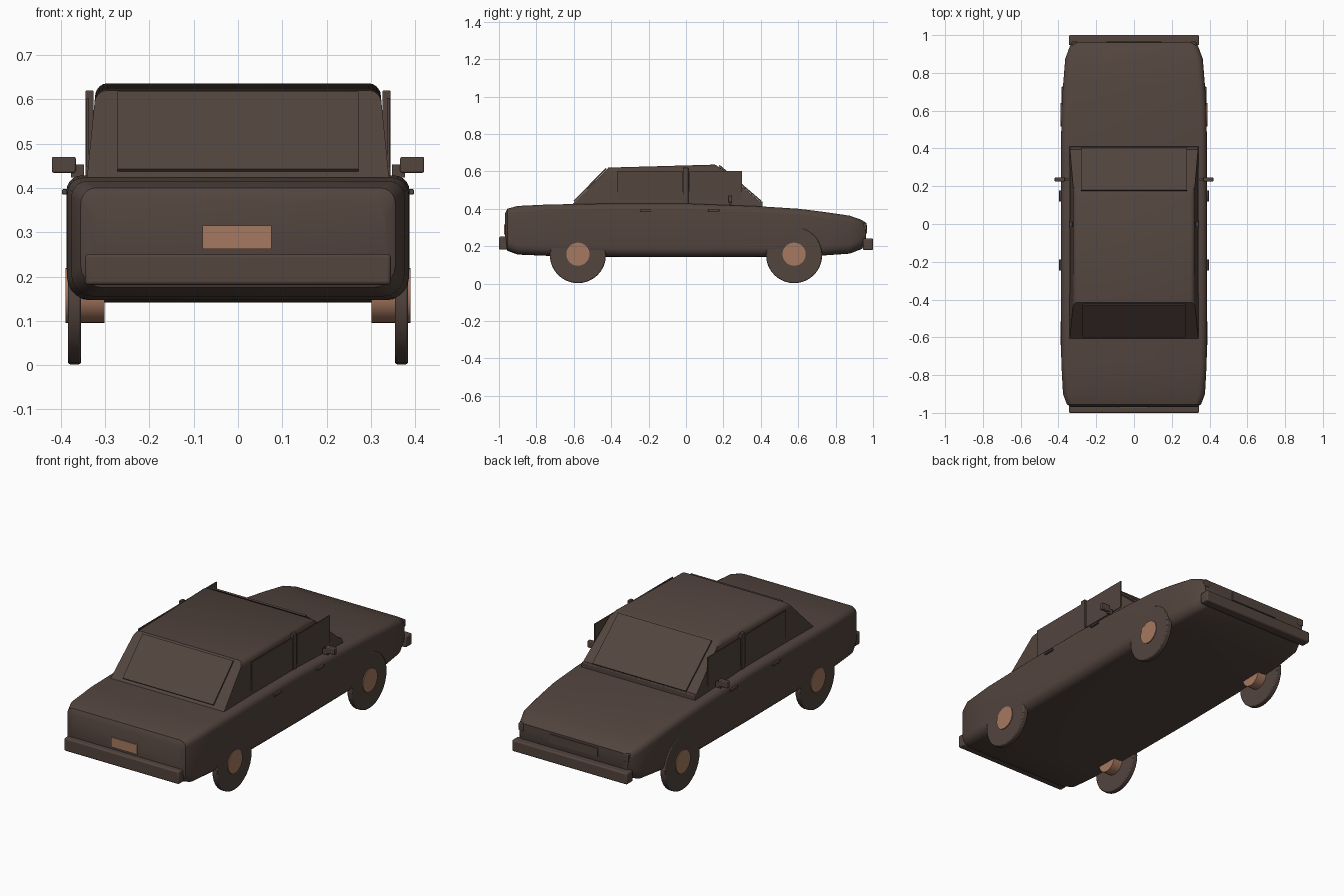
import bpy, bmesh, math
from mathutils import Vector

if "Cube" in bpy.data.objects:
    bpy.data.objects.remove(bpy.data.objects["Cube"], do_unlink=True)


def make_material(name, colour):
    m = bpy.data.materials.new(name)
    m.use_nodes = True
    m.diffuse_color = colour
    bsdf = m.node_tree.nodes["Principled BSDF"]
    bsdf.inputs["Base Color"].default_value = colour
    bsdf.inputs["Roughness"].default_value = 0.6
    return m


BROWN = make_material("dark brown", (0.085, 0.058, 0.048, 1))
COPPER = make_material("copper", (0.38, 0.19, 0.115, 1))


def finish(name, bm, mat, bevel=0, segments=3, smooth=True):
    bmesh.ops.recalc_face_normals(bm, faces=bm.faces)
    mesh = bpy.data.meshes.new(name)
    bm.to_mesh(mesh)
    bm.free()
    mesh.materials.append(mat)
    ob = bpy.data.objects.new(name, mesh)
    bpy.context.collection.objects.link(ob)
    if bevel:
        mod = ob.modifiers.new("rounded edges", "BEVEL")
        mod.width, mod.segments = bevel, segments
    if smooth:
        bpy.ops.object.select_all(action="DESELECT")
        ob.select_set(True)
        bpy.context.view_layer.objects.active = ob
        bpy.ops.object.shade_smooth_by_angle(angle=math.radians(35))
    return ob


def box(name, centre, size, mat=BROWN, bevel=0):
    bm = bmesh.new()
    bmesh.ops.create_cube(bm, size=1)
    for v in bm.verts:
        v.co = Vector(centre) + Vector(size) * v.co
    return finish(name, bm, mat, bevel)


def disc(name, centre, radius, width, mat, bevel=0):
    bm = bmesh.new()
    bmesh.ops.create_cone(bm, cap_ends=True, segments=32, radius1=radius,
                          radius2=radius, depth=width)
    for v in bm.verts:
        v.co = Vector(centre) + Vector((v.co.z, v.co.x, v.co.y))
    ob = finish(name, bm, mat, bevel, 2)
    if bevel:
        ob.modifiers[0].limit_method = "ANGLE"
    return ob


def sloped_plate(name, half, low, high, thickness=0.008):
    """Thin pane leaning between two (y, z) points."""
    bm = bmesh.new()
    a, b = Vector(low), Vector(high)
    d = (b - a).normalized()
    n = Vector((-d.y, d.x)) * thickness / 2
    rings = []
    for x in (-half, half):
        rings.append([bm.verts.new((x, p.x, p.y))
                      for p in (a - n, b - n, b + n, a + n)])
    for i in range(4):
        j = (i + 1) % 4
        bm.faces.new((rings[0][i], rings[0][j], rings[1][j], rings[1][i]))
    for r in rings:
        bm.faces.new(r)
    return finish(name, bm, BROWN, smooth=False)


def rounded_section(half, low, high, r_low=0.05, r_high=0.035, steps=5):
    """Cross-section points (x, z) of a rounded rectangle."""
    r_low, r_high = min(r_low, (high - low) / 2), min(r_high, (high - low) / 2)
    pts = []
    for quarter, (sx, sz, r) in enumerate(
            ((1, 1, r_high), (-1, 1, r_high), (-1, -1, r_low), (1, -1, r_low))):
        cx = sx * (half - r)
        cz = high - r if sz > 0 else low + r
        for k in range(steps + 1):
            t = math.pi / 2 * (quarter + k / steps)
            pts.append((cx + r * math.cos(t), cz + r * math.sin(t)))
    return pts


# Lower body: y, half width, underside, top
stations = [
    (-0.968, 0.335, 0.20, 0.375), (-0.955, 0.355, 0.175, 0.40),
    (-0.90, 0.376, 0.155, 0.415), (-0.73, 0.385, 0.148, 0.423),
    (-0.40, 0.387, 0.143, 0.428), (0.0, 0.387, 0.141, 0.428),
    (0.41, 0.386, 0.143, 0.412), (0.60, 0.384, 0.146, 0.40),
    (0.73, 0.376, 0.15, 0.384), (0.875, 0.364, 0.16, 0.363),
    (0.94, 0.34, 0.185, 0.34), (0.962, 0.325, 0.22, 0.325)]
bm = bmesh.new()
rings = [[bm.verts.new((x, y, z)) for x, z in rounded_section(w, lo, hi)]
         for y, w, lo, hi in stations]
for r, s in zip(rings, rings[1:]):
    for i in range(len(r)):
        j = (i + 1) % len(r)
        bm.faces.new((r[i], r[j], s[j], s[i]))
bm.faces.new(rings[0])
bm.faces.new(rings[-1])
finish("lower_body", bm, BROWN)

# Cabin: side outline stretched across, narrower towards the roof
outline = [(-0.62, 0.41), (-0.415, 0.62), (0.155, 0.636), (0.19, 0.615), (0.41, 0.425), (0.41, 0.41)]
bm = bmesh.new()
sides = []
for s in (-1, 1):
    sides.append([bm.verts.new((s * (0.342 - 0.1 * (z - 0.41)), y, z))
                  for y, z in outline])
for i in range(len(outline)):
    j = (i + 1) % len(outline)
    bm.faces.new((sides[0][i], sides[0][j], sides[1][j], sides[1][i]))
for s in sides:
    bm.faces.new(s)
roof_edges = [e for e in bm.edges
              if abs(e.verts[0].co.x - e.verts[1].co.x) < 0.1
              and all(v.co.z > 0.6 for v in e.verts)]
bmesh.ops.bevel(bm, geom=roof_edges, offset=0.025, segments=4,
                affect="EDGES", profile=0.5)
finish("cabin", bm, BROWN)

# Glass panes, front and rear
sloped_plate("rear_window", 0.272, (-0.598, 0.44), (-0.427, 0.615))
sloped_plate("windscreen", 0.28, (0.40, 0.441), (0.178, 0.631))
box("windscreen_sill", (0, 0.40, 0.428), (0.68, 0.02, 0.02), bevel=0.004)

# Bumpers, number plate and grille
box("rear_bumper", (0, -0.978, 0.216), (0.69, 0.044, 0.07), bevel=0.008)
box("front_bumper", (0, 0.973, 0.21), (0.69, 0.054, 0.062), bevel=0.008)
box("number_plate", (-0.002, -0.969, 0.289), (0.156, 0.009, 0.053), COPPER)
box("grille", (0, 0.962, 0.29), (0.29, 0.009, 0.045))

# Parts repeated on both sides
for s, side in ((1, "left"), (-1, "right")):
    box(side + "_rear_side_window", (s * 0.339, -0.195, 0.525), (0.006, 0.35, 0.155))
    box(side + "_front_side_window", (s * 0.339, 0.16, 0.525), (0.006, 0.28, 0.155))
    box(side + "_door_pillar", (s * 0.335, -0.002, 0.52), (0.018, 0.03, 0.20), bevel=0.003)
    for y in (-0.217, 0.148):
        box(side + "_door_handle", (s * 0.39, y, 0.391), (0.014, 0.06, 0.012), bevel=0.003)
    box(side + "_mirror", (s * 0.393, 0.236, 0.452), (0.054, 0.022, 0.036), bevel=0.004)
    box(side + "_mirror_arm", (s * 0.362, 0.236, 0.438), (0.03, 0.012, 0.03))
    box(side + "_headlight", (s * 0.315, 0.955, 0.305), (0.03, 0.022, 0.04), bevel=0.004)
    box(side + "_tail_light", (s * 0.335, -0.958, 0.355), (0.014, 0.008, 0.014))
    for y, end in ((-0.578, "rear"), (0.578, "front")):
        disc(f"{side}_{end}_tyre", (s * 0.369, y, 0.152), 0.15, 0.03, BROWN, 0.005)
        disc(f"{side}_{end}_hub", (s * 0.345, y, 0.157), 0.062, 0.088, COPPER)
